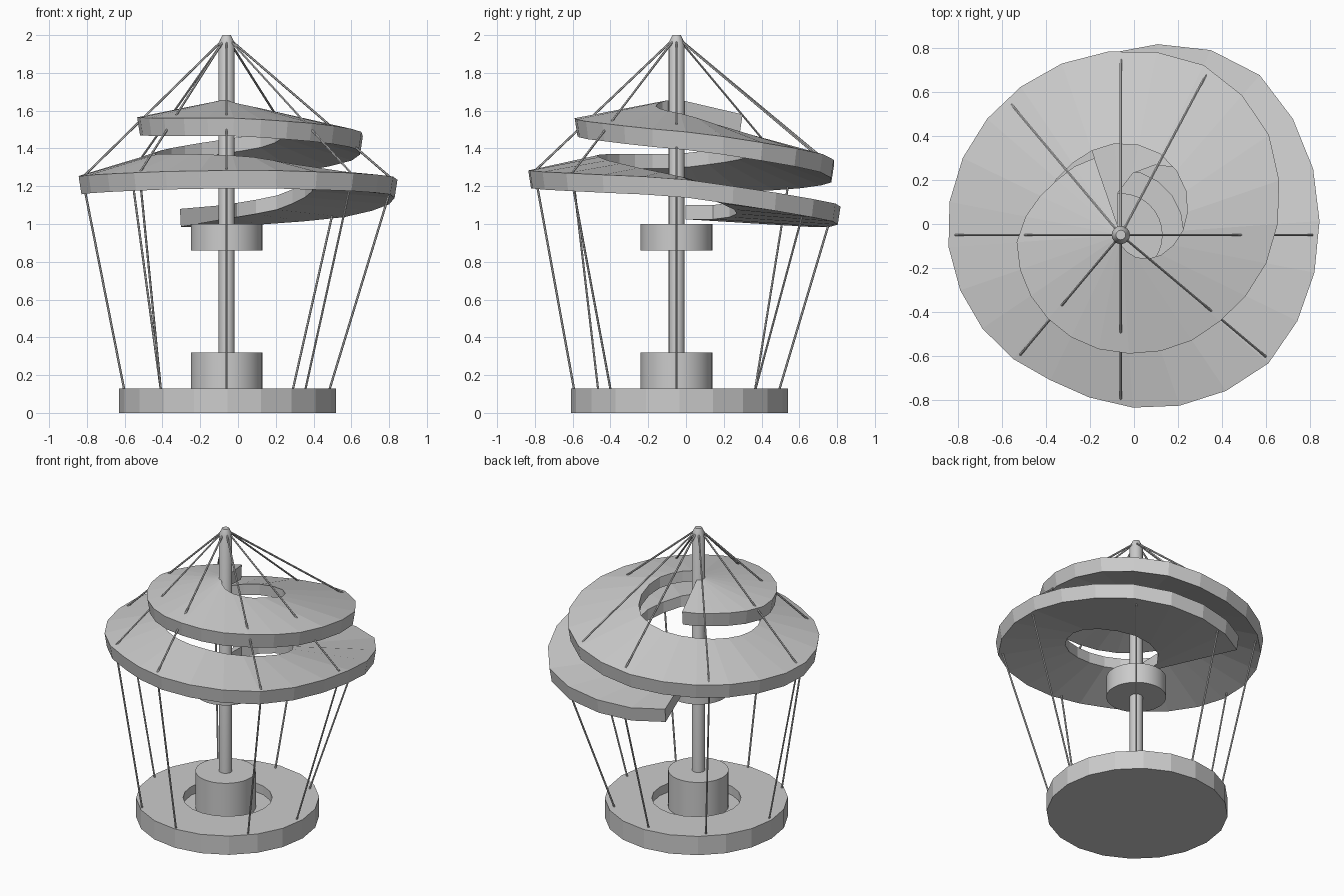
import bpy, bmesh, math
from mathutils import Vector

if "Cube" in bpy.data.objects:
    bpy.data.objects.remove(bpy.data.objects["Cube"])

AX, AY = -0.06, -0.05          # mast axis


def finish(name, bm, smooth=None):
    bmesh.ops.remove_doubles(bm, verts=bm.verts, dist=1e-5)
    bmesh.ops.recalc_face_normals(bm, faces=bm.faces)
    me = bpy.data.meshes.new(name)
    bm.to_mesh(me)
    bm.free()
    ob = bpy.data.objects.new(name, me)
    bpy.context.collection.objects.link(ob)
    if smooth:
        bpy.ops.object.select_all(action='DESELECT')
        bpy.context.view_layer.objects.active = ob
        ob.select_set(True)
        bpy.ops.object.shade_smooth_by_angle(angle=math.radians(smooth))
    return ob


def lathe(name, profile, sides, cx=AX, cy=AY, smooth=None):
    """Turn an (r, z) profile that starts and ends on the axis."""
    bm = bmesh.new()
    vs = [bm.verts.new((cx + r, cy, z)) for r, z in profile]
    es = [bm.edges.new(p) for p in zip(vs, vs[1:])]
    bmesh.ops.spin(bm, geom=vs + es, cent=(cx, cy, 0), axis=(0, 0, 1),
                   angle=2 * math.pi, steps=sides)
    return finish(name, bm, smooth)


def drum(name, r, z0, z1):
    return lathe(name, [(0, z0), (r, z0), (r, z1), (0, z1)], 32, smooth=40)


# Base disc with a recess around the lower drum
lathe("base", [(0, 0), (0.575, 0), (0.575, 0.13), (0.28, 0.13), (0.28, 0.07), (0, 0.07)],
      20, -0.055, -0.035)
drum("lower_drum", 0.19, 0.06, 0.32)
drum("upper_drum", 0.19, 0.86, 1.0)

# Mast with tapered tip
lathe("mast", [(0, 0.1), (0.042, 0.1), (0.042, 1.96), (0.022, 2.0), (0, 2.0)], 16, smooth=40)

# Screw: clockwise degrees from the start, outer radius, inner radius,
# outer top height, inner top height
START = 109
KEYS = [
    (0, 0.76, 0.05, 1.08, 1.10), (20, 0.85, 0.24, 1.08, 1.10),
    (55, 0.97, 0.40, 1.12, 1.14), (110, 0.90, 0.46, 1.245, 1.26),
    (150, 0.89, 0.45, 1.27, 1.32), (185, 0.81, 0.43, 1.285, 1.36),
    (220, 0.73, 0.41, 1.28, 1.37), (290, 0.79, 0.38, 1.25, 1.37),
    (340, 0.81, 0.39, 1.28, 1.41), (380, 0.84, 0.42, 1.32, 1.45),
    (405, 0.86, 0.41, 1.37, 1.48), (430, 0.83, 0.37, 1.42, 1.52),
    (458, 0.735, 0.30, 1.48, 1.58), (505, 0.605, 0.18, 1.53, 1.62),
    (550, 0.545, 0.05, 1.56, 1.655), (600, 0.505, 0.03, 1.56, 1.655),
    (645, 0.475, 0.03, 1.565, 1.655), (685, 0.385, 0.03, 1.575, 1.655),
    (720, 0.37, 0.03, 1.58, 1.655),
]


def screw(t):
    for a, b in zip(KEYS, KEYS[1:]):
        if t <= b[0]:
            f = (t - a[0]) / (b[0] - a[0])
            return [p + (q - p) * f for p, q in zip(a[1:], b[1:])]
    return list(KEYS[-1][1:])


def polar(deg, r, z):
    a = math.radians(deg)
    return Vector((AX + r * math.cos(a), AY + r * math.sin(a), z))


bm = bmesh.new()
rings = []
N = 48
for i in range(N + 1):
    t = 720 * i / N
    ro, ri, zo, zi = screw(t)
    d = START - t
    rings.append([bm.verts.new(p) for p in (
        polar(d, ri, zi), polar(d, ro, zo),
        polar(d, ro - 0.015, zo - 0.095), polar(d, ri, zi - 0.075))])
for a, b in zip(rings, rings[1:]):
    for k in range(4):
        m = (k + 1) % 4
        bm.faces.new((a[k], a[m], b[m], b[k]))
bm.faces.new(rings[0])
bm.faces.new(rings[-1][::-1])
finish("screw_sail", bm)


# Ropes
def rope(name, p, q, r=0.006):
    d = q - p
    bpy.ops.mesh.primitive_cylinder_add(vertices=6, radius=r, depth=d.length, location=(p + q) / 2)
    ob = bpy.context.object
    ob.name = name
    ob.rotation_euler = d.to_track_quat('Z', 'Y').to_euler()


for deg in (0, 50, 90, 130, 180, 230, 270, 320):
    # Stay from the base up to the underside of the sail
    t = (START - deg) % 360
    ro, ri, zo, zi = screw(t)
    r = min(ro - 0.04, 0.87)
    rope("lower_rope", polar(deg, 0.54, 0.11), polar(deg, r, zo - 0.08))
    # Stay from the mast tip down to the sail top
    up = 62 if deg == 50 else deg
    t = (START - up) % 360 + (360 if up in (62, 90) else 0)
    ro, ri, zo, zi = screw(t)
    rope("upper_rope", polar(up, 0.02, 1.975), polar(up, ro - 0.03, zo))
